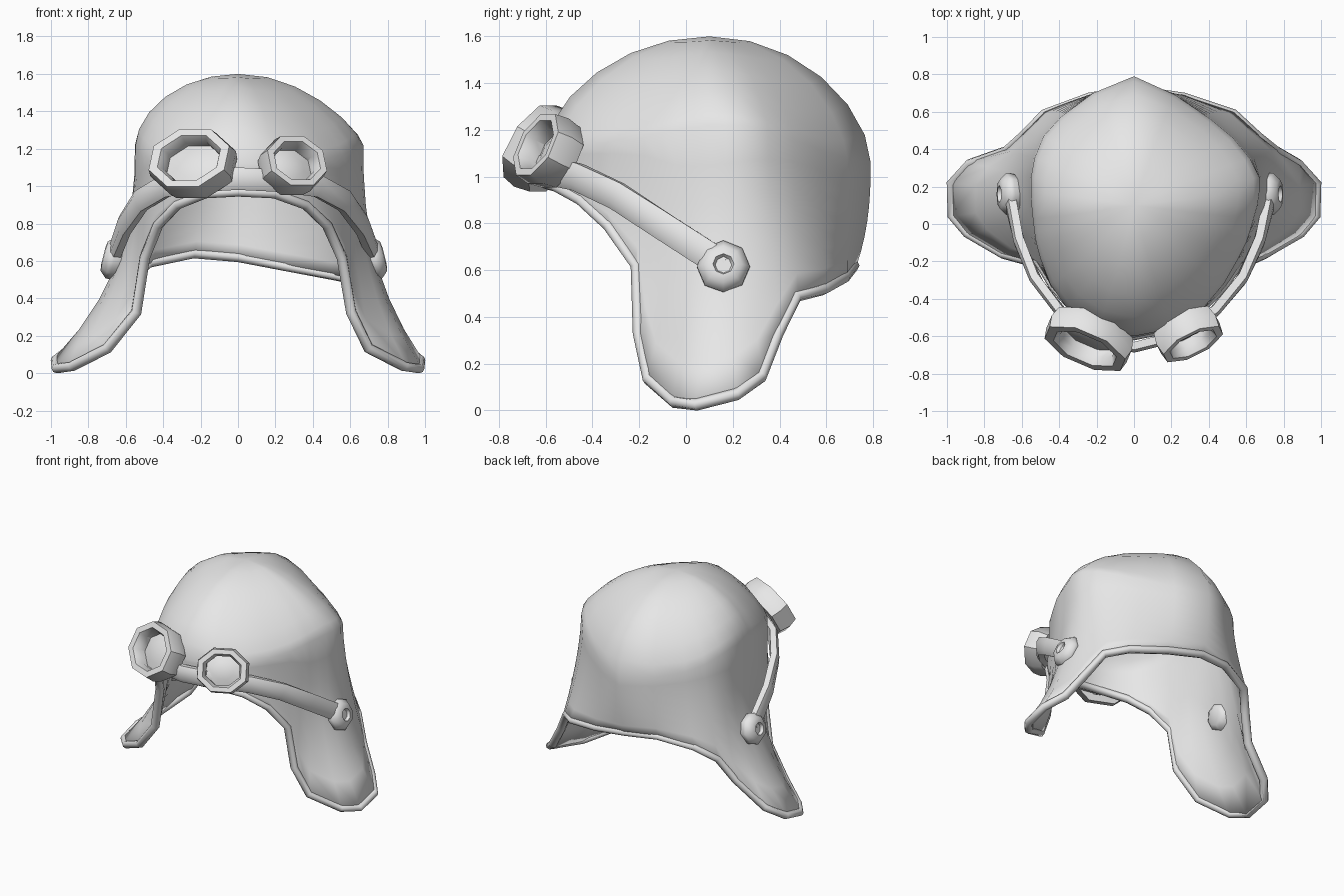
import bpy, bmesh, math
from mathutils import Vector, Matrix

if "Cube" in bpy.data.objects:
    bpy.data.objects.remove(bpy.data.objects["Cube"])

leather = bpy.data.materials.new("light_grey")
leather.diffuse_color = (0.8, 0.8, 0.8, 1)
leather.use_nodes = True
leather.node_tree.nodes["Principled BSDF"].inputs["Base Color"].default_value = leather.diffuse_color


def make(name, verts, faces, angle=40):
    me = bpy.data.meshes.new(name)
    me.from_pydata([tuple(v) for v in verts], [], faces)
    bm = bmesh.new()
    bm.from_mesh(me)
    bmesh.ops.remove_doubles(bm, verts=bm.verts, dist=1e-5)
    bmesh.ops.recalc_face_normals(bm, faces=bm.faces)
    bm.to_mesh(me)
    bm.free()
    me.materials.append(leather)
    ob = bpy.data.objects.new(name, me)
    bpy.context.collection.objects.link(ob)
    bpy.ops.object.select_all(action='DESELECT')
    ob.select_set(True)
    bpy.context.view_layer.objects.active = ob
    bpy.ops.object.shade_smooth_by_angle(angle=math.radians(angle))
    return ob


def grid(rows, wrap_u=True, wrap_v=False):
    """Quads between consecutive rows of points."""
    n, m = len(rows[0]), len(rows)
    faces = []
    for j in range(m if wrap_v else m - 1):
        for i in range(n if wrap_u else n - 1):
            k, l = (i + 1) % n, (j + 1) % m
            faces.append((j * n + i, j * n + k, l * n + k, l * n + i))
    return [p for r in rows for p in r], faces


def lathe(name, profile, centre, normal, sx=1, sy=1, sides=8, closed=True, turn=0.5):
    """Faceted turned part: profile of (radius, height) around a normal."""
    n = Vector(normal).normalized()
    x = Vector((0, 0, 1)).cross(n).normalized()
    mat = Matrix((x, n.cross(x), n)).transposed()
    rows = []
    for r, h in profile:
        ring = []
        for i in range(sides):
            a = (i + turn) * math.tau / sides
            ring.append(mat @ Vector((r * sx * math.cos(a), r * sy * math.sin(a), h)) + Vector(centre))
        rows.append(ring)
    v, f = grid(rows, True, closed)
    return make(name, v, f, 48)


def sweep(name, path, section, closed):
    """Sweep a section (outward, along-width) around a path on the helmet."""
    n, rows = len(path), []
    for i, p in enumerate(path):
        a = path[(i - 1) % n] if closed or i else p
        b = path[(i + 1) % n] if closed or i < n - 1 else p
        t = (b - a).normalized()
        out = Vector((p.x, p.y - 0.1, 0))
        out = (out - t * out.dot(t)).normalized()
        w = t.cross(out)
        rows.append([p + out * u + w * v for u, v in section])
    v, f = grid(rows, True, closed)
    if not closed:
        s = len(section)
        f += [tuple(range(s)), tuple(range(len(v) - s, len(v)))]
    return make(name, v, f, 65)


# Half outlines from front to back: lower edge, and widest line of the dome
EDGE = [(0, -.61, .97), (.2, -.57, .96), (.37, -.46, .9), (.49, -.34, .79), (.57, -.22, .62),
        (.62, -.21, .33), (.71, -.17, .14), (.9, -.06, .04), (.985, .04, .025), (.99, .22, .07),
        (.89, .33, .15), (.77, .4, .33), (.67, .48, .49), (.54, .6, .52), (.27, .69, .57), (0, .73, .62)]
WIDE = [(0, -.6, 1.12), (.2, -.56, 1.12), (.37, -.45, 1.13), (.48, -.32, 1.15), (.56, -.18, 1.17),
        (.6, -.1, 1.19), (.62, -.04, 1.2), (.64, .03, 1.21), (.66, .1, 1.22), (.67, .17, 1.22),
        (.67, .25, 1.22), (.62, .35, 1.2), (.53, .46, 1.16), (.41, .56, 1.12), (.22, .69, 1.08), (0, .79, 1.06)]


def left_edge(p):
    x, y, z = p
    return Vector((-x * (.9 if z > .3 else 1), y, z + (.07 if y > .55 and x else 0)))


def left_wide(p):
    x, y, z = p
    return Vector((-x * (1 - .17 * (x / .66) ** 3), y + (.01 if y > .4 else 0), z))


edge = [Vector(p) for p in EDGE] + [left_edge(p) for p in EDGE[-2:0:-1]]
wide = [Vector(p) for p in WIDE] + [left_wide(p) for p in WIDE[-2:0:-1]]

# Helmet shell: rounded crown above, flaring ear flaps below
TOP = Vector((0, .1, 1.6))
rows = []
for k in range(0, 7):
    phi = k * math.pi / 12
    s, c = math.sin(phi), max(math.cos(phi), 0)
    ring = []
    for m in wide:
        d = Vector((m.x, m.y - TOP.y))
        ang = math.atan2(d.y, d.x)
        oval = Vector(((.6 if d.x > 0 else .55) * math.cos(ang), .67 * math.sin(ang)))
        q = oval.lerp(d, s ** 3) * s
        drop = 1.12 + .35 * abs(math.sin(2 * ang)) + .35 * max(m.x, 0)
        ring.append(Vector((q.x, q.y + TOP.y, m.z + (TOP.z - m.z) * c ** drop)))
    rows.append(ring)
for k in range(1, 8):
    t = k / 7
    ring = []
    for m, e in zip(wide, edge):
        p = m.lerp(e, t ** (1.6 if e.y > .4 and abs(e.x) > .4 else 2.5))
        p.z = m.z + (e.z - m.z) * t
        ring.append(p)
    rows.append(ring)
v, f = grid(rows)
shell = make("helmet_shell", v, f, 60)
solid = shell.modifiers.new("thickness", 'SOLIDIFY')
solid.thickness = 0.04
solid.offset = -1

# Rolled binding along the lower edge
roll = [(-.018 + .03 * math.cos(i * math.tau / 8), .026 * math.sin(i * math.tau / 8)) for i in range(8)]
sweep("edge_binding", edge, roll, True)

# Goggle strap from button to button
half = [(.735, .16, .62), (.67, -.1, .79), (.575, -.3, .92), (.43, -.47, 1.0), (.2, -.61, 1.03)]
strap = [Vector(p) for p in half] + [Vector((0, -.66, 1.04))]
strap += [Vector((-x * .915, y, z)) for x, y, z in reversed(half)]
sweep("goggle_strap", strap, [(-.03, -.055), (.012, -.06), (.028, -.03), (.028, .03), (.012, .06), (-.03, .055)], False)

# Goggle frames with slightly domed lenses
for side, c, n, sx, sy in (("left", (-.24, -.615, 1.12), (-.36, -.84, .5), .245, .195),
                           ("right", (.29, -.59, 1.11), (.42, -.83, .42), .185, .16)):
    lathe(side + "_goggle_frame", [(.7, -.07), (.95, -.07), (1.03, 0), (.97, .065), (.76, .065), (.66, .02)],
          c, n, sx, sy)
    lathe(side + "_goggle_lens", [(.72, -.03), (.4, -.01), (0, 0)], c, n, sx, sy, closed=False)

# Strap buttons, each a dished disc whose back passes through the flap
for side, s, x in (("right", 1, .735), ("left", -1, .672)):
    lathe(side + "_strap_button",
          [(0, -.1), (.06, -.1), (.09, -.08), (.113, -.01), (.113, .01), (.08, .045), (.045, .05), (.035, .03), (0, .03)],
          (s * x, .16, .615), (s, 0, .25), closed=False, turn=0)
